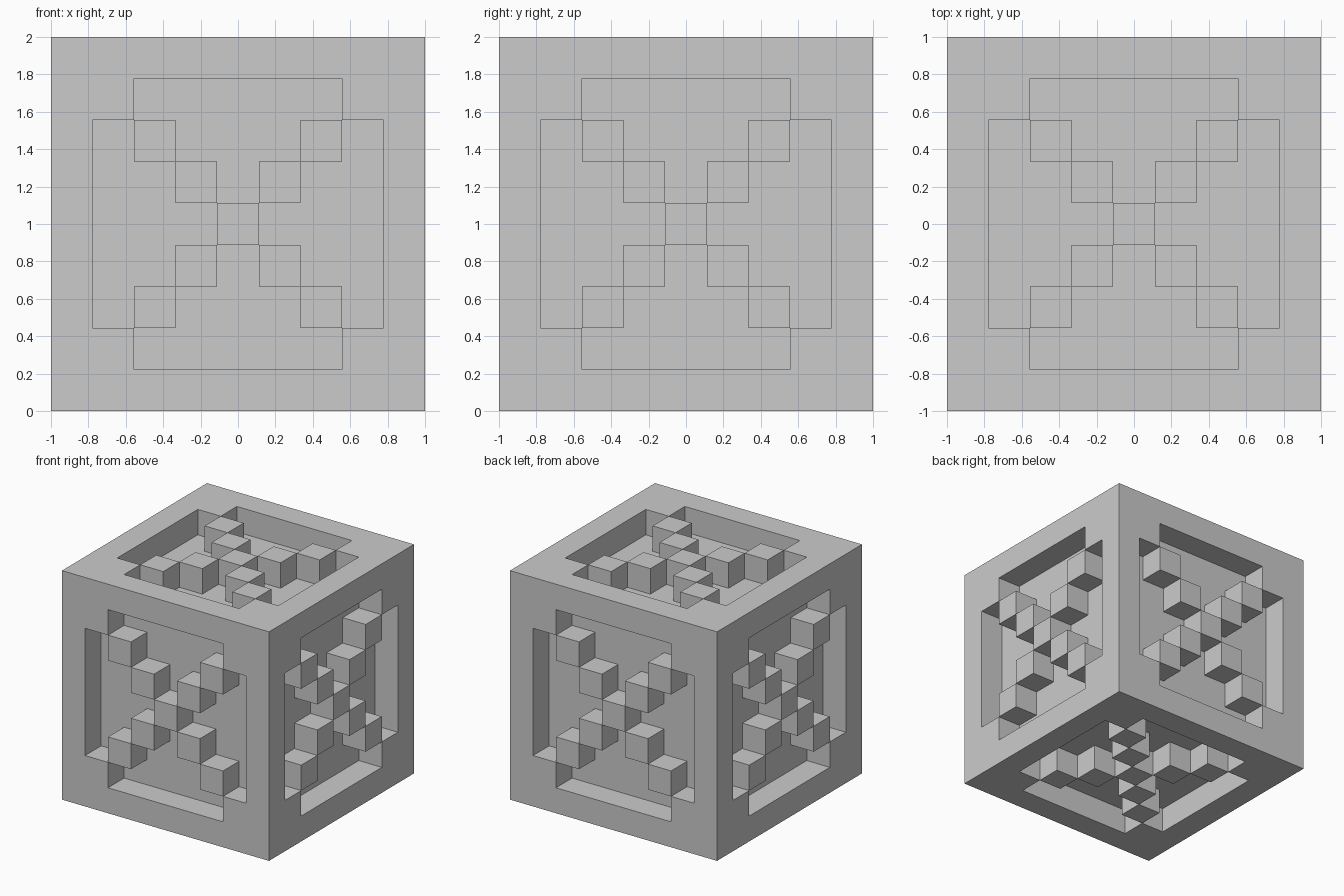
import bpy
import bmesh
from mathutils import Vector

if "Cube" in bpy.data.objects:
    bpy.data.objects.remove(bpy.data.objects["Cube"], do_unlink=True)

SIZE, CELLS = 2.0, 9
CELL = SIZE / CELLS

grey = bpy.data.materials.new("light_grey")
grey.use_nodes = True
color = (0.6, 0.6, 0.6, 1)
grey.diffuse_color = color
grey.node_tree.nodes["Principled BSDF"].inputs["Base Color"].default_value = color


def in_recess(a, b):
    """Sunken cells: inside the frame, off both diagonals."""
    return max(a, b) <= 3 and a != b


# Solid block with every side split into a grid of cells
bm = bmesh.new()
bmesh.ops.create_cube(bm, size=SIZE)
bmesh.ops.subdivide_edges(bm, edges=bm.edges[:], cuts=CELLS - 1, use_grid_fill=True)
bm.normal_update()

# Sink the four stepped panels of each side, leaving a cross of raised blocks
for axis in range(3):
    for sign in (-1, 1):
        normal = Vector((0, 0, 0))
        normal[axis] = sign
        panel = []
        for face in bm.faces:
            centre = face.calc_center_median()
            if centre.dot(normal) < SIZE / 2 - CELL / 4:
                continue
            a, b = (abs(round(centre[k] / CELL)) for k in range(3) if k != axis)
            if in_recess(a, b):
                panel.append(face)
        result = bmesh.ops.extrude_face_region(bm, geom=panel)
        moved = [v for v in result["geom"] if isinstance(v, bmesh.types.BMVert)]
        bmesh.ops.translate(bm, verts=moved, vec=-normal * CELL)
        leftover = [f for f in panel if f.is_valid]
        if leftover:
            bmesh.ops.delete(bm, geom=leftover, context='FACES')

mesh = bpy.data.meshes.new("recessed_cube")
bm.to_mesh(mesh)
bm.free()
mesh.materials.append(grey)
cube = bpy.data.objects.new("recessed_cube", mesh)
cube.location.z = SIZE / 2
bpy.context.collection.objects.link(cube)
